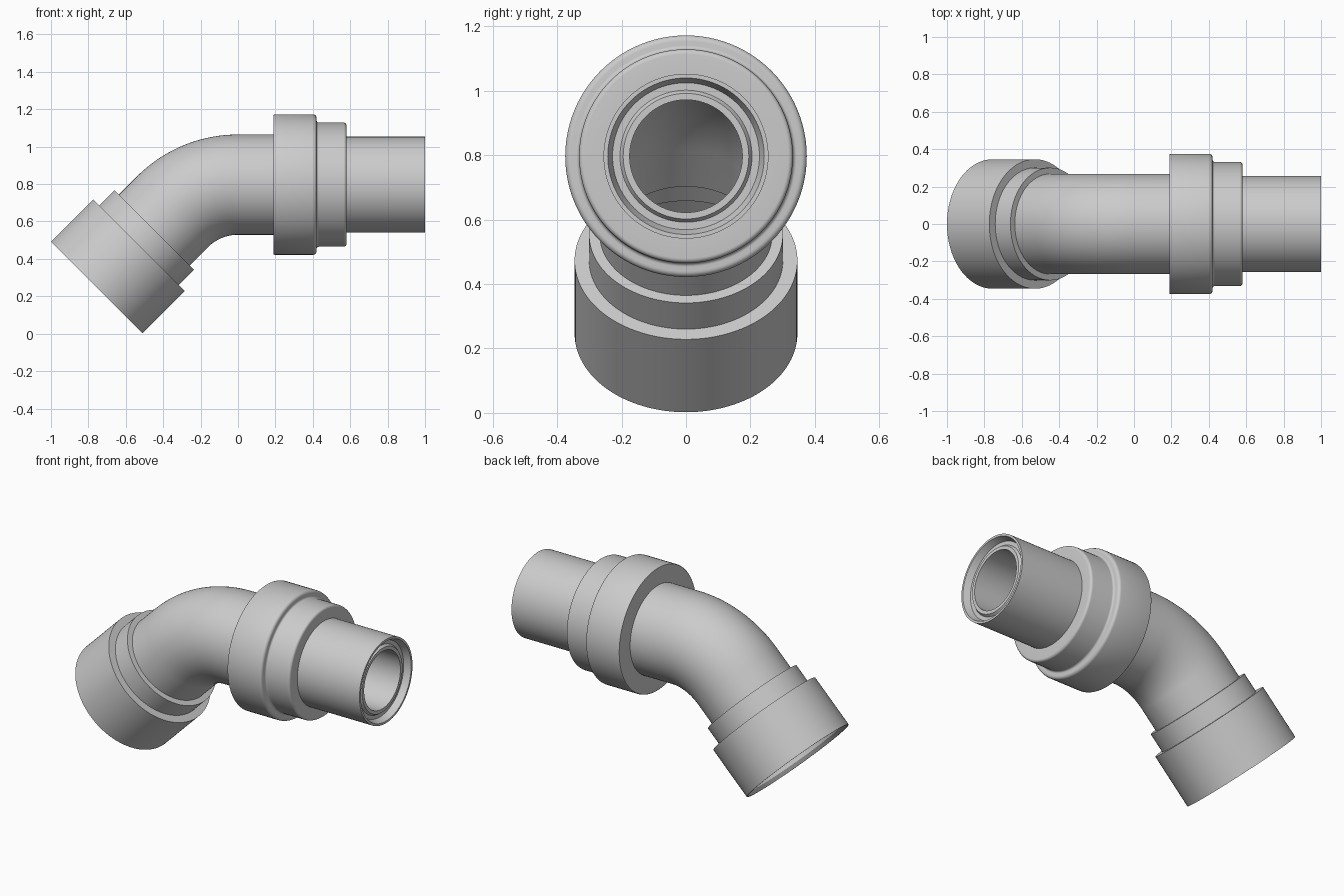
import bpy, bmesh, math
from mathutils import Vector

if "Cube" in bpy.data.objects:
    bpy.data.objects.remove(bpy.data.objects["Cube"])

Z = 0.797            # height of the horizontal axis
R = 0.495            # bend radius of the centre line
ARC = math.pi / 4    # bend angle
SEG = 96

mat = bpy.data.materials.new("light grey plastic")
mat.diffuse_color = (0.6, 0.6, 0.6, 1)
mat.use_nodes = True
mat.node_tree.nodes["Principled BSDF"].inputs["Base Color"].default_value = mat.diffuse_color


def frame(s):
    """Centre and 'up' vector at distance s along the centre line."""
    if s >= 0:
        return Vector((s, 0, Z)), Vector((0, 0, 1))
    a = min(-s / R, ARC)
    rest = -s - a * R
    c = Vector((-R * math.sin(a), 0, Z - R + R * math.cos(a)))
    c += rest * Vector((-math.cos(a), 0, -math.sin(a)))
    return c, Vector((-math.sin(a), 0, math.cos(a)))


def revolve(name, *profiles):
    """Spin (distance, radius) profiles around the bent centre line."""
    bm = bmesh.new()
    for prof in profiles:
        rings = []
        for s, r in prof:
            c, up = frame(s)
            rings.append([bm.verts.new(c + r * (math.cos(t) * Vector((0, 1, 0)) + math.sin(t) * up))
                          for t in (2 * math.pi * j / SEG for j in range(SEG))])
        for a, b in zip(rings, rings[1:]):
            for j in range(SEG):
                k = (j + 1) % SEG
                bm.faces.new((a[j], a[k], b[k], b[j]))
    me = bpy.data.meshes.new(name)
    bm.to_mesh(me)
    bm.free()
    me.materials.append(mat)
    ob = bpy.data.objects.new(name, me)
    bpy.context.collection.objects.link(ob)
    bpy.ops.object.select_all(action='DESELECT')
    bpy.context.view_layer.objects.active = ob
    ob.select_set(True)
    bpy.ops.object.shade_smooth_by_angle(angle=math.radians(30))
    return ob


def fillet(s, r, rad, start, end, n=6):
    """Quarter-round profile points, angles in degrees."""
    return [(s + rad * math.cos(math.radians(start + (end - start) * i / n)),
             r + rad * math.sin(math.radians(start + (end - start) * i / n))) for i in range(n + 1)]


# bent pipe, outside and bore
arc = [-R * ARC * (1 - i / 24) for i in range(25)]
path = [-0.527] + arc + [0.19]
revolve("elbow_pipe", [(s, 0.268) for s in path], [(s, 0.225) for s in reversed(path)])

# stepped open socket at the lower end
revolve("lower_socket", [(-0.527, 0.225), (-0.542, 0.225), (-0.542, 0.275), (-0.655, 0.275),
                         (-0.655, 0.315), (-0.94, 0.322), (-0.962, 0.338), (-0.962, 0.346),
                         (-0.642, 0.346), (-0.642, 0.301), (-0.527, 0.301), (-0.527, 0.268)])

# two-step union collar with rounded edges
revolve("union_collar", [(0.19, 0.268)]
        + fillet(0.195, 0.370, 0.005, 180, 90, 3)
        + fillet(0.402, 0.357, 0.018, 90, 0)
        + fillet(0.432, 0.344, 0.012, 180, 270)
        + fillet(0.565, 0.317, 0.015, 90, 0)
        + [(0.58, 0.256)])

# straight spigot with recessed inner tube
revolve("spigot_pipe", [(0.58, 0.256), (1.0, 0.256), (1.0, 0.243), (0.96, 0.228), (0.96, 0.205),
                        (0.975, 0.195), (0.975, 0.175), (0.19, 0.175), (0.19, 0.225)])
